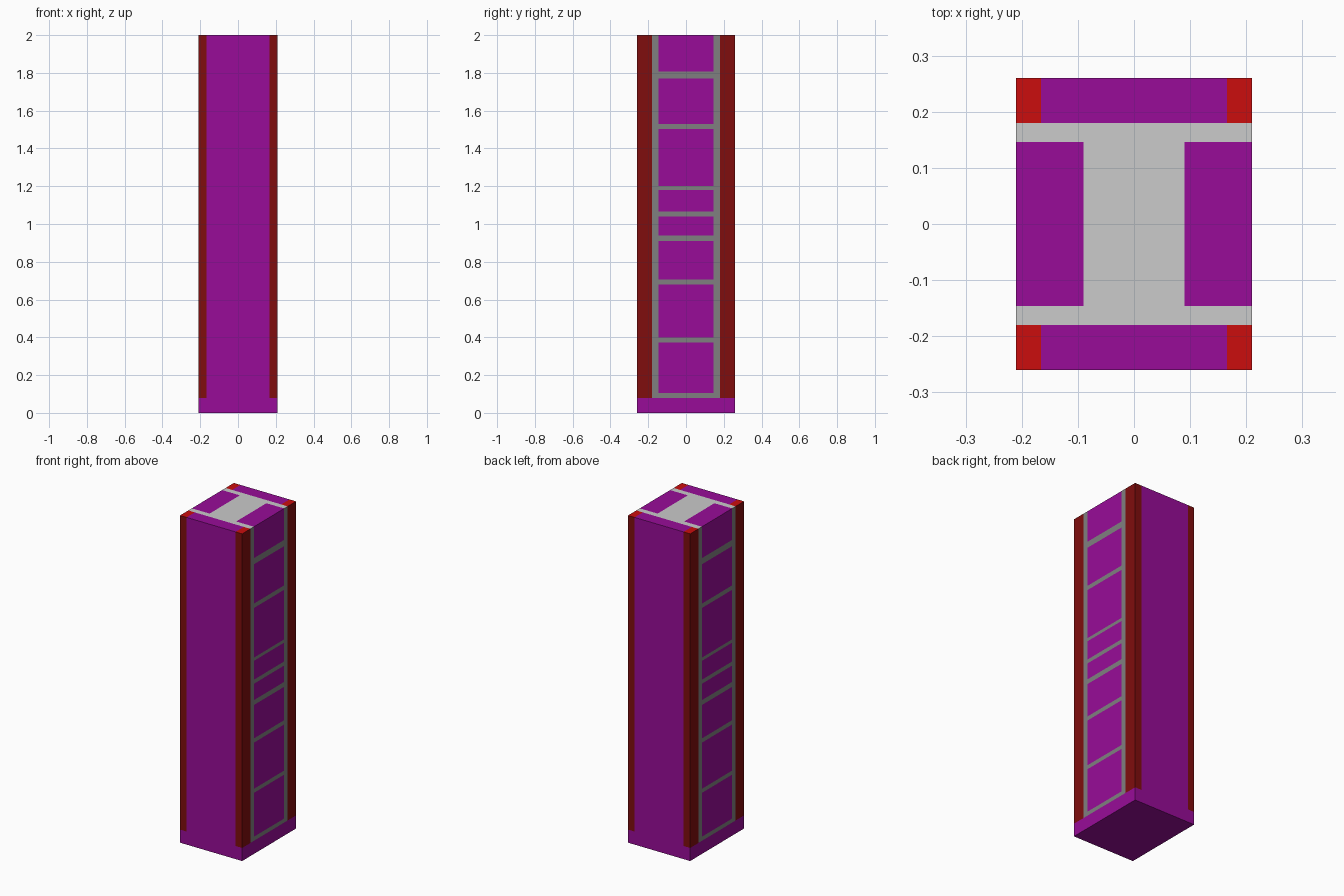
import bpy, bmesh

if "Cube" in bpy.data.objects:
    bpy.data.objects.remove(bpy.data.objects["Cube"])

W, D, H, BASE = 0.21, 0.26, 2.0, 0.08      # half width, half depth, height, base height
WEB, FL_OUT, FL_IN = 0.09, 0.18, 0.146     # steel section: web half width, flange faces
BAR = 0.166                                # inner edge of the red corner bars


def srgb(r, g, b):
    return tuple(((c / 255 + 0.055) / 1.055) ** 2.4 if c > 10 else c / 255 / 12.92
                 for c in (r, g, b)) + (1.0,)


def mat(name, *rgb):
    m = bpy.data.materials.new(name)
    m.diffuse_color = srgb(*rgb)
    m.use_nodes = True
    m.node_tree.nodes["Principled BSDF"].inputs["Base Color"].default_value = m.diffuse_color
    return m


purple = mat("purple", 152, 12, 152)
red = mat("bright_red", 203, 13, 13)
dark_red = mat("dark_red", 128, 13, 13)
light_grey = mat("light_grey", 203, 203, 203)
grey = mat("mid_grey", 128, 128, 128)


def prism(name, outline, z0, z1, side, top=None):
    """Extrude a plan outline; the top end face may have its own colour."""
    bm = bmesh.new()
    bottom = bm.faces.new([bm.verts.new((x, y, z0)) for x, y in outline])
    res = bmesh.ops.extrude_face_region(bm, geom=[bottom], use_keep_orig=True)
    up = [v for v in res["geom"] if isinstance(v, bmesh.types.BMVert)]
    bmesh.ops.translate(bm, verts=up, vec=(0, 0, z1 - z0))
    bmesh.ops.recalc_face_normals(bm, faces=bm.faces)
    for f in bm.faces:
        f.material_index = 1 if top and f.normal.z > 0.5 else 0
    me = bpy.data.meshes.new(name)
    bm.to_mesh(me)
    bm.free()
    me.materials.append(side)
    if top:
        me.materials.append(top)
    ob = bpy.data.objects.new(name, me)
    bpy.context.collection.objects.link(ob)
    return ob


def rect(x0, x1, y0, y1):
    x0, x1 = sorted((x0, x1))
    y0, y1 = sorted((y0, y1))
    return [(x0, y0), (x1, y0), (x1, y1), (x0, y1)]


# Base block
prism("base", rect(-W, W, -D, D), 0, BASE, purple)

# Steel section with wide web
quarter = [(W, FL_OUT), (W, FL_IN), (WEB, FL_IN)]
right_half = quarter + [(x, -y) for x, y in reversed(quarter)]
section = right_half + [(-x, y) for x, y in reversed(right_half)]
prism("steel_section", section, BASE, H, grey, light_grey)

# Front and back cover panels, with a red bar at each corner
for sy, place in ((-1, "front"), (1, "back")):
    prism(place + "_panel", rect(-BAR, BAR, sy * FL_OUT, sy * D), BASE, H, purple)
    for sx, hand in ((-1, "left"), (1, "right")):
        prism(f"{place}_{hand}_corner_bar", rect(sx * BAR, sx * W, sy * FL_OUT, sy * D),
              BASE, H, dark_red, red)

# Stiffener plates in the side recesses, with purple infill between them
plates = [(0.08, 0.105), (0.373, 0.398), (0.68, 0.706), (0.91, 0.94),
          (1.04, 1.065), (1.18, 1.2), (1.503, 1.53), (1.77, 1.808)]
ends = [p[0] for p in plates[1:]] + [H]
for sx, hand in ((-1, "left"), (1, "right")):
    recess = rect(sx * WEB, sx * W, -FL_IN, FL_IN)
    for i, ((z0, z1), z2) in enumerate(zip(plates, ends), 1):
        prism(f"{hand}_stiffener_{i}", recess, z0, z1, grey)
        prism(f"{hand}_infill_{i}", recess, z1, z2, purple)
